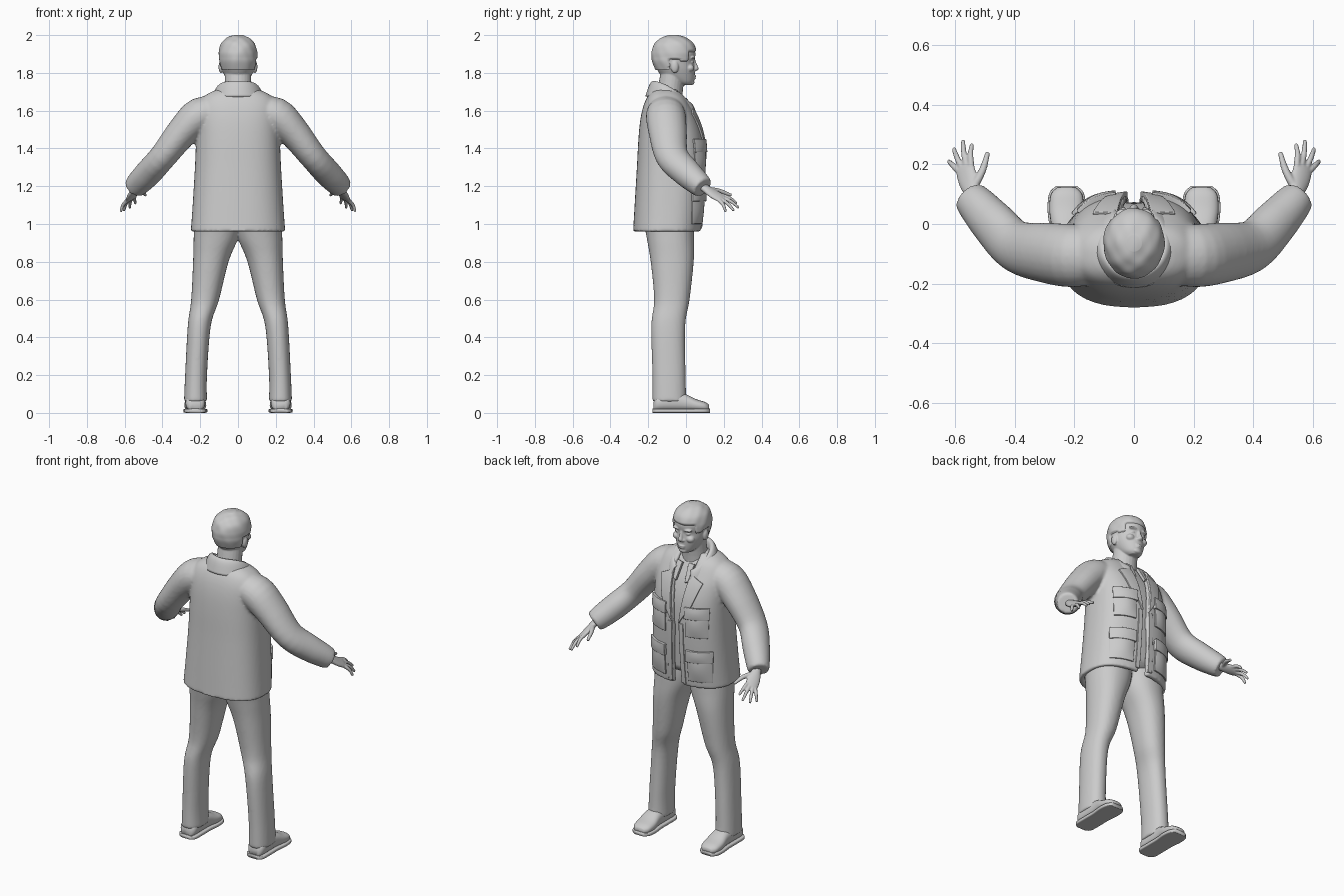
import bpy, bmesh
from math import sin, cos, pi, asin, copysign
from mathutils import Vector, Matrix

cube = bpy.data.objects.get("Cube")
if cube:
    bpy.data.objects.remove(cube)

grey = bpy.data.materials.new("plain grey")
grey.use_nodes = True
grey.diffuse_color = (0.6, 0.6, 0.6, 1)
grey.node_tree.nodes["Principled BSDF"].inputs["Base Color"].default_value = (0.6, 0.6, 0.6, 1)


# ---- helpers ----
def dense(keys, steps=4):
    """Smooth curve through tuples of numbers."""
    out = []
    for i in range(len(keys) - 1):
        a, b, c, d = keys[max(i - 1, 0)], keys[i], keys[i + 1], keys[min(i + 2, len(keys) - 1)]
        for s in range(steps):
            t = s / steps
            out.append(tuple(q + t * ((r - p) + t * ((2 * p - 5 * q + 4 * r - e)
                       + t * (3 * (q - r) + e - p))) / 2 for p, q, r, e in zip(a, b, c, d)))
    return out + [keys[-1]]


def power(v, p):
    return copysign(abs(v) ** (2 / p), v)


def loft(bm, rings, closed=True):
    rows = [[bm.verts.new(p) for p in r] for r in rings]
    n = len(rows[0])
    for r, s in zip(rows, rows[1:]):
        for i in range(n if closed else n - 1):
            j = (i + 1) % n
            bm.faces.new((r[i], r[j], s[j], s[i]))
    if closed:
        bm.faces.new(rows[0])
        bm.faces.new(rows[-1])


def tube(bm, keys, n=24, p=2, up=(0, 1, 0), axis=None, steps=4):
    """Loft of ovals; each key is x, y, z and two radii."""
    pts = dense(keys, steps)
    pos = [Vector(k[:3]) for k in pts]
    rings = []
    for i, k in enumerate(pts):
        t = Vector(axis) if axis else (pos[min(i + 1, len(pos) - 1)] - pos[max(i - 1, 0)]).normalized()
        u = Vector(up).cross(t).normalized()
        v = t.cross(u)
        rings.append([pos[i] + u * k[3] * power(cos(a), p) + v * k[4] * power(sin(a), p)
                      for a in (2 * pi * j / n for j in range(n))])
    loft(bm, rings)


def ball(bm, centre, radii):
    m = Matrix.Translation(centre) @ Matrix.Diagonal((*radii, 1))
    bmesh.ops.create_icosphere(bm, subdivisions=3, radius=1, matrix=m)


def finish(name, bm, mirror=False, voxel=0, smooth=4):
    bmesh.ops.recalc_face_normals(bm, faces=bm.faces)
    for f in bm.faces:
        f.smooth = True
    mesh = bpy.data.meshes.new(name)
    bm.to_mesh(mesh)
    bm.free()
    ob = bpy.data.objects.new(name, mesh)
    bpy.context.collection.objects.link(ob)
    mesh.materials.append(grey)
    if mirror:
        ob.modifiers.new("mirror", 'MIRROR').use_mirror_merge = False
    if voxel:
        m = ob.modifiers.new("fuse", 'REMESH')
        m.mode, m.voxel_size, m.use_smooth_shade = 'VOXEL', voxel, True
        m = ob.modifiers.new("soften", 'SMOOTH')
        m.factor, m.iterations = 0.5, smooth
    return ob


# ---- jacket: height, half width, back, front, half opening ----
POWER = 2.5
body = dense([(.96, .25, -.28, .08, .03), (1.1, .24, -.272, .092, .025),
              (1.3, .228, -.26, .1, .02), (1.45, .222, -.252, .092, .03),
              (1.55, .22, -.242, .065, .045), (1.62, .212, -.227, .03, .058),
              (1.67, .185, -.207, 0, .065), (1.7, .14, -.185, -.03, .065),
              (1.715, .1, -.165, -.045, .06)], 5)


def oval(k, a, inset=0):
    z, w, back, front = k[:4]
    return Vector(((w - inset) * power(sin(a), POWER),
                   (back + front) / 2 + ((front - back) / 2 - inset) * power(cos(a), POWER), z))


def front_y(x, z):
    """Depth of the jacket front at a point."""
    z = min(max(z, body[0][0]), body[-1][0] - .001)
    for a, b in zip(body, body[1:]):
        if a[0] <= z <= b[0]:
            t = (z - a[0]) / (b[0] - a[0])
            _, w, back, front, _ = (p + t * (q - p) for p, q in zip(a, b))
            bulge = max(0, 1 - abs(x / w) ** POWER) ** (1 / POWER)
            return (back + front) / 2 + (front - back) / 2 * bulge


bm = bmesh.new()
rings = []
for k in body:
    start = asin((k[4] / k[1]) ** (POWER / 2))
    turn = [start + (2 * pi - 2 * start) * i / 71 for i in range(72)]
    rings.append([oval(k, a) for a in turn] + [oval(k, a, .028) for a in reversed(turn)])
loft(bm, rings)
for s in (1, -1):
    tube(bm, [(s * .1, -.105, 1.59, .08, .09), (s * .2, -.107, 1.575, .095, .105),
              (s * .29, -.097, 1.492, .084, .102), (s * .395, -.075, 1.36, .072, .088),
              (s * .47, .0, 1.275, .072, .078), (s * .525, .062, 1.218, .066, .066),
              (s * .55, .09, 1.192, .058, .058)])
finish("jacket", bm, voxel=.009, smooth=5)

# ---- shirt ----
bm = bmesh.new()
loft(bm, [[oval(k, 2 * pi * i / 64, .027) for i in range(64)] for k in body[3:]])
finish("shirt", bm)

# ---- folded collar ----
bm = bmesh.new()
rows = []
for i in range(41):
    a = (i / 20 - 1) * 2.65
    drop = .13 * ((1 - cos(a)) / 2) ** 1.6
    rows.append([(r * sin(a), -.068 - r * cos(a), z - drop) for r, z in
                 dense([(.088, 1.69), (.095, 1.742), (.108, 1.752), (.124, 1.73), (.143, 1.675)])])
loft(bm, rows, closed=False)
ob = finish("collar", bm)
m = ob.modifiers.new("thickness", 'SOLIDIFY')
m.thickness, m.offset = .009, 0


# ---- flat cloth pieces laid on the jacket front ----
def patch(name, corners, off, depth=.012, puff=0):
    a, b, c, d = (Vector(q) for q in corners)
    bm = bmesh.new()
    rows = []
    for j in range(11):
        v = j / 10
        row = []
        for i in range(13):
            u = i / 12
            q = a.lerp(b, u).lerp(d.lerp(c, u), v)
            lift = off + puff * sin(pi * u) * sin(pi * v)
            row.append((q.x, front_y(q.x, q.y) + lift, q.y))
        rows.append(row)
    loft(bm, rows, closed=False)
    ob = finish(name, bm, mirror=True)
    if ob.data.polygons[60].normal.y < 0:
        ob.data.flip_normals()
    m = ob.modifiers.new("thickness", 'SOLIDIFY')
    m.thickness, m.offset = off + depth, -1
    m = ob.modifiers.new("round edges", 'BEVEL')
    m.width, m.segments = .003, 2
    ob.modifiers.new("shading", 'WEIGHTED_NORMAL')


def box(x0, x1, z0, z1):
    return (x0, z1), (x1, z1), (x1, z0), (x0, z0)


patch("lapels", [(.058, 1.625), (.14, 1.585), (.1, 1.46), (.022, 1.34)], .01)
patch("front_bands", [(.022, 1.34), (.05, 1.34), (.058, .975), (.03, .975)], .004)
for label, low, high, inner, outer in (("upper", 1.27, 1.45, .068, .188), ("lower", 1.0, 1.19, .075, .205)):
    patch(label + "_pockets", box(inner, outer, low, high - .02), .008, puff=.01)
    patch(label + "_pocket_flaps", box(inner - .006, outer + .005, high - .07, high), .018, puff=.004)
patch("shirt_collar", [(.02, 1.665), (.058, 1.67), (.05, 1.58), (.03, 1.57)], .002, .015)

# ---- trousers ----
bm = bmesh.new()
tube(bm, [(.225, -.088, .06, .061, .09), (.222, -.09, .2, .058, .088), (.205, -.094, .46, .061, .09),
          (.174, -.075, .6, .074, .094), (.144, -.073, .8, .094, .114), (.118, -.082, .92, .117, .125),
          (.108, -.09, 1.0, .122, .13), (.1, -.09, 1.06, .11, .12)], axis=(0, 0, 1), p=2.2, n=32, steps=6)
finish("trousers", bm, mirror=True, voxel=.009)

# ---- shoes and soles: along the foot, with half width and height ----
foot = [(-.172, .03, .05), (-.15, .05, .085), (-.08, .052, .1), (-.01, .052, .094),
        (.05, .058, .066), (.1, .052, .05), (.123, .03, .035)]
bm = bmesh.new()
tube(bm, [(.226, y, .008 + h / 2, w, h / 2) for y, w, h in foot], up=(0, 0, 1), axis=(0, 1, 0), p=2.4)
finish("shoes", bm, mirror=True)
bm = bmesh.new()
tube(bm, [(.226, y * 1.03, .011, w + .006, .011) for y, w, h in foot], up=(0, 0, 1), axis=(0, 1, 0), p=6)
finish("soles", bm, mirror=True)

# ---- hands ----
bm = bmesh.new()
palm_up = (-.6, -.33, -.75)
across = Vector((.8, -.25, -.53))
knuckle = Vector((.567, .185, 1.137))
tube(bm, [(.525, .06, 1.215, .024, .02), (.54, .095, 1.193, .025, .019), (.556, .145, 1.16, .036, .016),
          (*knuckle, .036, .013), (.57, .197, 1.13, .03, .008)], up=palm_up)
for side, tip in ((-.027, (.543, .268, 1.108)), (-.009, (.573, .28, 1.085)),
                  (.009, (.604, .253, 1.07)), (.027, (.621, .21, 1.065))):
    base, tip = knuckle + across * side, Vector(tip)
    mid = base.lerp(tip, .5) + Vector((.004, .004, .006))
    tube(bm, [(*base, .011, .011), (*mid, .0095, .0095), (*tip, .007, .007)], n=12, up=palm_up)
tube(bm, [(.54, .12, 1.182, .015, .015), (.508, .18, 1.174, .013, .012), (.49, .24, 1.152, .008, .008)],
     n=12, up=palm_up)
finish("hands", bm, mirror=True, voxel=.004, smooth=3)

# ---- head: height, half width, back, front ----
skull = [(0, (b + f) / 2, z, w, (f - b) / 2) for z, w, b, f in (
    (1.735, .03, -.03, .026), (1.75, .05, -.075, .04), (1.78, .069, -.125, .046), (1.82, .085, -.155, .047),
    (1.857, .092, -.17, .043), (1.88, .094, -.174, .048), (1.91, .094, -.174, .049), (1.95, .083, -.16, .034),
    (1.978, .056, -.128, .0), (1.992, .024, -.09, -.04))]
bm = bmesh.new()
tube(bm, skull, axis=(0, 0, 1), n=40)
tube(bm, [(0, -.095, 1.6, .08, .075), (0, -.085, 1.7, .072, .068), (0, -.07, 1.8, .07, .065)], axis=(0, 0, 1))
tube(bm, [(0, .038, 1.874, .009, .01), (0, .046, 1.845, .01, .012), (0, .052, 1.822, .014, .015),
          (0, .046, 1.81, .012, .01)], axis=(0, 0, 1))
ball(bm, (0, .044, 1.782), (.023, .01, .005))
ball(bm, (0, .043, 1.771), (.02, .01, .006))
ball(bm, (0, .03, 1.75), (.026, .015, .014))
for s in (1, -1):
    ball(bm, (s * .012, .045, 1.817), (.009, .01, .008))
    ball(bm, (s * .035, .036, 1.88), (.028, .014, .008))
    ball(bm, (s * .034, .031, 1.857), (.015, .01, .007))
    ball(bm, (s * .044, .022, 1.825), (.025, .022, .02))
    ball(bm, (s * .09, -.06, 1.832), (.013, .021, .033))
finish("head", bm, voxel=.004, smooth=3)

# ---- hair: sinks into the head below the hairline ----
bm = bmesh.new()
tube(bm, skull[3:], axis=(0, 0, 1), n=72, steps=10)
hairline = [(.01, 1.912), (-.035, 1.86), (-.085, 1.872), (-9, 1.8)]
middle = Vector((0, -.065, 1.87))
for v in bm.verts:
    line = next(z for y, z in hairline if v.co.y > y)
    lift = min(max((v.co.z - line) * 1.2, -.01), .008)
    lift += .0015 * sin(v.co.x * 90) * sin(v.co.y * 75 + v.co.z * 60)
    v.co += (v.co - middle).normalized() * lift
finish("hair", bm)
